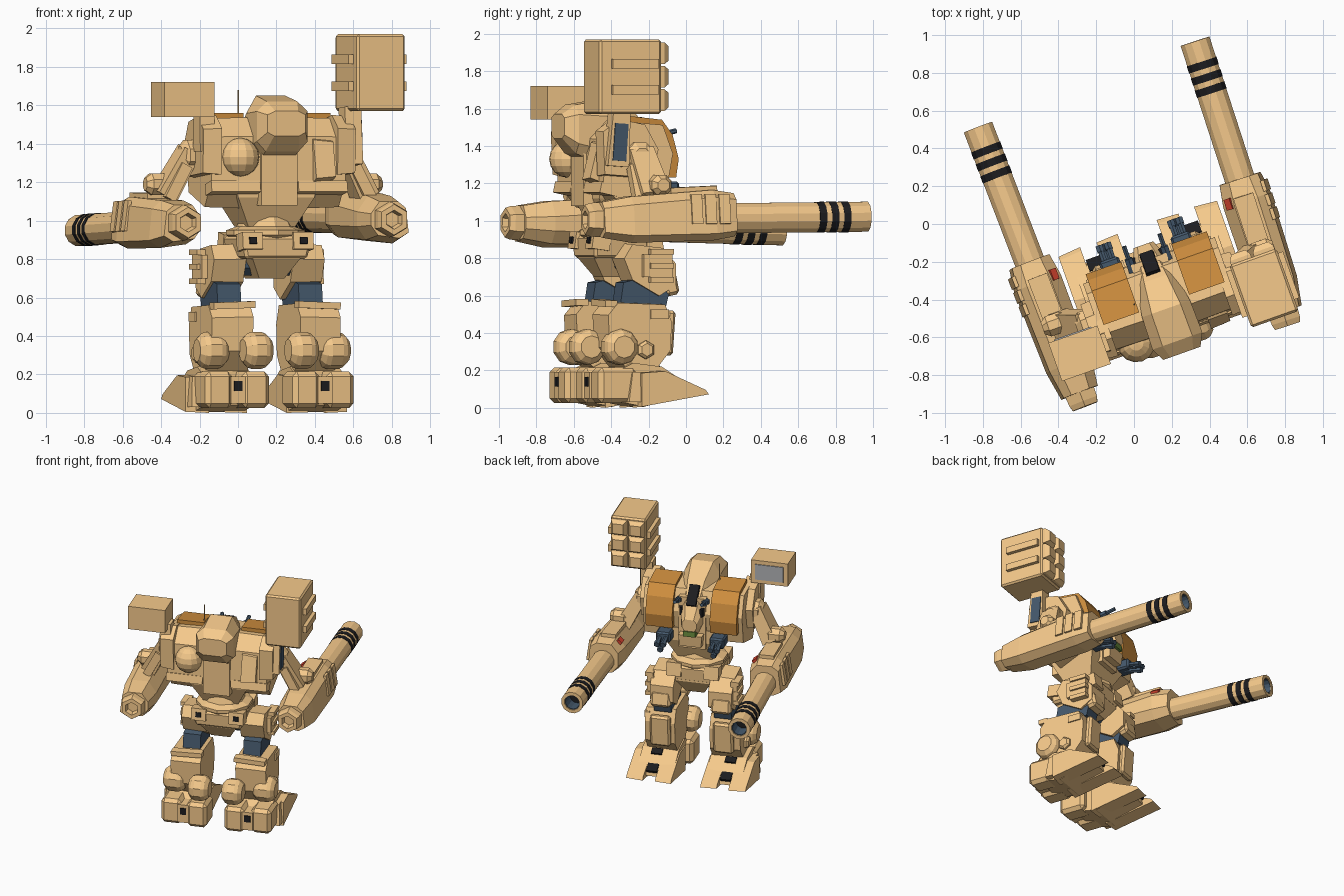
import bpy, bmesh, math
from mathutils import Matrix, Vector, Euler

if "Cube" in bpy.data.objects:
    bpy.data.objects.remove(bpy.data.objects["Cube"])

# Whole machine is built in a straight frame (x right, y forward) then yawed
YAW = Matrix.Rotation(math.radians(19.5), 4, 'Z') @ Matrix.Translation((.01, 0, 0))
BOTH, R, L = (1, -1), (1,), (-1,)
I4 = Matrix.Identity(4)

def mat(name, r, g, b):
    m = bpy.data.materials.new(name)
    m.diffuse_color = (r, g, b, 1)
    m.use_nodes = True
    m.node_tree.nodes["Principled BSDF"].inputs["Base Color"].default_value = m.diffuse_color
    return m

TAN = mat("tan_armour", .92, .59, .26)
ORANGE = mat("orange_door", .64, .28, .05)
BLUE = mat("dark_steel", .06, .10, .15)
BLACK = mat("black", .012, .012, .014)
GREY = mat("screen_grey", .45, .46, .47)
RED = mat("red_light", .7, .06, .03)
GREEN = mat("green_sensor", .15, .28, .05)

def emit(name, bm, m, sides, pre=None):
    """Write a mesh once per side; pre maps side -> placement after mirroring."""
    bmesh.ops.recalc_face_normals(bm, faces=bm.faces[:])
    for s in sides:
        b = bm.copy()
        if s < 0:
            bmesh.ops.scale(b, vec=(-1, 1, 1), verts=b.verts[:])
            bmesh.ops.reverse_faces(b, faces=b.faces[:])
        b.transform(YAW @ (pre[s] if pre else I4))
        n = name if len(sides) == 1 else name + ("_right" if s > 0 else "_left")
        me = bpy.data.meshes.new(n)
        b.to_mesh(me)
        b.free()
        me.materials.append(m)
        bpy.context.collection.objects.link(bpy.data.objects.new(n, me))
    bm.free()

def chamfer(bm, w):
    if w:
        bmesh.ops.bevel(bm, geom=bm.edges[:], offset=w, segments=1, affect='EDGES')

def box(name, c, size, m=TAN, rot=(0, 0, 0), top=(1, 1), bev=0, sides=R, pre=None):
    bm = bmesh.new()
    bmesh.ops.create_cube(bm, size=1)
    for v in bm.verts:
        k = top if v.co.z > 0 else (1, 1)
        v.co = Vector((v.co.x * size[0] * k[0], v.co.y * size[1] * k[1], v.co.z * size[2]))
    chamfer(bm, bev)
    e = Euler([math.radians(a) for a in rot]).to_matrix().to_4x4()
    bm.transform(Matrix.Translation(c) @ e)
    emit(name, bm, m, sides, pre)

def loft(name, rings, m=TAN, sides=R, pre=None, cap=True, bev=0):
    bm = bmesh.new()
    rows = [[bm.verts.new(p) for p in r] for r in rings]
    n = len(rows[0])
    for a, b in zip(rows, rows[1:]):
        for i in range(n):
            j = (i + 1) % n
            bm.faces.new((a[i], a[j], b[j], b[i]))
    if cap:
        bm.faces.new(rows[0])
        bm.faces.new(rows[-1])
    chamfer(bm, bev)
    emit(name, bm, m, sides, pre)

def prism(name, prof, u0, u1, m=TAN, sides=BOTH, inset=1.0, bev=0):
    """Side profile (y,z) extruded from x=u0 to u1; inset scales the outer end."""
    cy = sum(p[0] for p in prof) / len(prof)
    cz = sum(p[1] for p in prof) / len(prof)
    outer = [(u1, cy + (y - cy) * inset, cz + (z - cz) * inset) for y, z in prof]
    loft(name, [[(u0, y, z) for y, z in prof], outer], m, sides, bev=bev)

def lathe(name, p0, p1, prof, n=8, m=TAN, sides=R, pre=None, cap=True):
    """Profile (distance along p0->p1, radius) spun into n sides."""
    p0, p1 = Vector(p0), Vector(p1)
    q = (p1 - p0).to_track_quat('Z', 'Y').to_matrix().to_4x4()
    t = Matrix.Translation(p0) @ q
    ang = [2 * math.pi * (i + .5) / n for i in range(n)]
    loft(name, [[t @ Vector((r * math.cos(a), r * math.sin(a), d)) for a in ang]
                for d, r in prof], m, sides, pre, cap)

# --- Torso
prism("torso_side", [(-.61, 1.2), (-.6, 1.44), (-.5, 1.54), (-.26, 1.52), (-.2, 1.36),
                     (-.24, 1.14), (-.5, 1.06)], .05, .37, inset=.96)
box("torso_core", (0, -.41, 1.28), (.2, .42, .4))
box("torso_back_flange", (.24, -.57, 1.17), (.27, .1, .06), rot=(-12, 0, 0), sides=BOTH)
loft("lower_torso", [[(-a, y0, z), (a, y0, z), (a, y1, z), (-a, y1, z)] for a, y0, y1, z in
                     ((.24, -.57, -.22, 1.22), (.21, -.57, -.22, 1.12), (.13, -.5, -.28, .97))])
prism("orange_door", [(-.45, 1.45), (-.45, 1.56), (-.26, 1.54), (-.2, 1.46), (-.165, 1.33),
                      (-.18, 1.23), (-.26, 1.23)], .14, .34, ORANGE)
lathe("back_dome", (-.21, -.6, 1.23), (-.21, -.6, 1.43),
      [(.1 - .1 * math.cos(math.pi * i / 8), max(.004, .1 * math.sin(math.pi * i / 8))) for i in range(9)], 14)
prism("back_fin", [(-.56, 1.44), (-.61, 1.42), (-.66, 1.22), (-.55, 1.18)], .19, .3, sides=R, inset=.9)
lathe("antenna", (-.15, -.4, 1.5), (-.15, -.4, 1.68), [(0, .006), (.18, .003)], 5)

# --- Cockpit pod running back to the hump
def section(y, w, z0, z1, c):
    h = (z1 - z0) * c
    return [(-w * .65, y, z0), (w * .65, y, z0), (w, y, z0 + h), (w, y, z1 - h),
            (w * .6, y, z1), (-w * .6, y, z1), (-w, y, z1 - h), (-w, y, z0 + h)]
loft("cockpit_pod", [section(*a) for a in (
    (-.73, .105, 1.44, 1.57, .15), (-.66, .14, 1.36, 1.62, .2), (-.48, .135, 1.28, 1.65, .25),
    (-.31, .105, 1.22, 1.57, .25), (-.17, .075, 1.22, 1.42, .3), (-.12, .055, 1.25, 1.34, .3))])
box("cockpit_window", (0, -.225, 1.487), (.08, .16, .03), BLACK, rot=(-47, 0, 0), top=(.9, 1))
box("cockpit_side_window", (.085, -.21, 1.38), (.02, .09, .06), BLACK, rot=(0, 0, 13), sides=BOTH)
box("chin_sensor", (0, -.16, 1.225), (.09, .08, .04), GREEN)
box("chin_plate", (0, -.2, 1.16), (.16, .1, .09), top=(1.1, 1.2))
lathe("head_gun", (.1, -.27, 1.44), (.1, -.1, 1.48), [(0, .024), (.11, .024), (.11, .014), (.18, .014)],
      6, BLUE, BOTH)

# --- Chest rotary guns
box("chest_gun_block", (.2, -.19, 1.17), (.11, .12, .08), BLUE, bev=.012, sides=BOTH)
for i in range(3):
    a = 2 * math.pi * i / 3 + .5
    x, z = .2 + .027 * math.cos(a), 1.165 + .027 * math.sin(a)
    lathe("chest_gun_barrel_%d" % i, (x, -.18, z), (x, -.05, z - .03),
          [(0, .017), (.1, .017), (.1, .022), (.135, .022)], 6, BLUE, BOTH)

# --- Shoulders and launcher posts
prism("shoulder_block", [(-.62, 1.24), (-.63, 1.48), (-.53, 1.55), (-.38, 1.52), (-.3, 1.38), (-.34, 1.22)],
      .32, .42, inset=.95)
box("launcher_post", (.42, -.54, 1.44), (.09, .12, .3), top=(1, .8), rot=(-4, 0, 0))
box("post_panel", (.462, -.54, 1.42), (.02, .075, .2), BLUE, rot=(-4, 0, 0))
box("sensor_post", (-.39, -.54, 1.47), (.08, .12, .22), top=(1, .8))
lathe("shoulder_joint", (.36, -.42, 1.34), (.48, -.42, 1.34), [(0, .085), (.09, .085), (.12, .05)], 8, sides=BOTH)
box("upper_arm", (.49, -.4, 1.25), (.11, .16, .27), rot=(8, -28, 0), top=(.85, .85), sides=BOTH)
box("arm_plate", (.51, -.47, 1.2), (.06, .05, .2), rot=(0, -28, 0), sides=BOTH)
lathe("elbow_ball", (.51, -.36, 1.19), (.65, -.36, 1.19), [(0, .035), (.03, .06), (.11, .06), (.14, .035)],
      8, sides=BOTH)

# --- Cannon arms (axis along y, right slightly higher and further forward)
def place(x, y, z, yaw, pitch):
    return (Matrix.Translation((x, y, z)) @ Matrix.Rotation(math.radians(yaw), 4, 'Z')
            @ Matrix.Rotation(math.radians(pitch), 4, 'X'))
ARM = {1: place(.576, -.78, 1.005, -1.5, .6), -1: place(-.576, -.825, .99, 1.5, -1.5)}
SEC = [(-.13, -.04), (-.08, -.11), (.07, -.13), (.135, -.09), (.115, .08), (.06, .125), (-.07, .125), (-.13, .04)]
A0, A1 = (0, 0, 0), (0, 1, 0)
loft("cannon_housing", [[(x * k, y, z * h + (t if z > 0 else 0)) for x, z in SEC] for y, k, h, t in
     ((.08, .78, .75, 0), (.24, .96, .97, 0), (.7, 1, .9, .04), (.82, .86, .75, .04))], sides=BOTH, pre=ARM)
lathe("cannon_rear_cap", A0, A1, [(.04, .04), (0, .05), (0, .08), (.03, .09), (.12, .095)], 6,
      sides=BOTH, pre=ARM)
lathe("cannon_barrel", A0, A1, [(.78, .083), (1.585, .083), (1.585, .058), (1.42, .058)], 12,
      sides=BOTH, pre=ARM)
lathe("cannon_bore", A0, A1, [(1.43, .054), (1.578, .057), (1.578, .052), (1.45, .05)], 12, BLUE, BOTH, ARM)
for i in range(3):
    d = 1.585 - .153 - .068 * i
    lathe("barrel_band_%d" % i, A0, A1, [(d, .083), (d, .0855), (d + .04, .0855), (d + .04, .083)], 12,
          BLACK, BOTH, ARM)
    box("housing_rib_%d" % i, (.12, .59 + .078 * i, .05), (.02, .06, .16), rot=(0, -8, 0),
        sides=BOTH, pre=ARM)
box("housing_top_plate", (-.01, .6, .155), (.11, .26, .03), rot=(2, 0, 0), sides=BOTH, pre=ARM)
box("housing_light", (-.095, .71, .125), (.04, .06, .02), RED, rot=(0, -38, 0), sides=BOTH, pre=ARM)

# --- Large missile launcher (right shoulder)
box("missile_box", (.525, -.55, 1.77), (.265, .35, .4), bev=.012)
for i, z in enumerate((1.84, 1.70)):
    box("missile_box_rib_%d" % i, (.525, -.53, z), (.32, .26, .05))
for i in range(6):
    x, z = .525 + (-.065, .065)[i % 2], 1.645 + .125 * (i // 2)
    lathe("missile_cap_%d" % i, (x, -.4, z), (x, -.33, z), [(0, .082), (.045, .082), (.075, .055)], 4)

# --- Small sensor box (left shoulder)
box("sensor_box", (-.51, -.55, 1.63), (.275, .215, .18))
box("sensor_screen", (-.51, -.441, 1.63), (.21, .01, .12), GREY)

# --- Waist and pelvis
lathe("waist_ring", (0, -.4, .84), (0, -.4, 1.02),
      [(0, .12), (.06, .17), (.085, .205), (.11, .205), (.13, .15), (.18, .13)], 10)
box("pelvis_block", (0, -.4, .86), (.34, .36, .12), top=(1.15, 1.05), bev=.015)
loft("crotch_guard", [[(-a, y0, z), (a, y0, z), (a, y1, z), (-a, y1, z)] for a, y0, y1, z in
                      ((.14, -.58, -.22, .9), (.13, -.57, -.22, .8), (.07, -.5, -.28, .7))])
box("hip_flap", (.14, -.55, .89), (.11, .1, .09), rot=(-8, 0, 0), sides=BOTH)
box("hip_flap_vent", (.14, -.603, .897), (.04, .012, .035), BLACK, rot=(-8, 0, 0), sides=BOTH)
box("front_flap", (.14, -.25, .885), (.11, .09, .1), rot=(10, 0, 0), sides=BOTH)
lathe("hip_axle", (.08, -.38, .78), (.25, -.38, .78), [(0, .07), (.17, .07)], 8, BLUE, BOTH)

# --- Legs
prism("thigh", [(-.42, .68), (-.47, .8), (-.42, .88), (-.24, .86), (-.16, .77), (-.16, .65), (-.26, .59)],
      .13, .305, inset=.95)
box("thigh_plate", (.31, -.28, .76), (.05, .16, .12), sides=BOTH)
for i in range(3):
    box("thigh_rib_%d" % i, (.32, -.26, .685 + .075 * i), (.06, .13, .03), sides=BOTH)
prism("knee_joint", [(-.48, .54), (-.46, .67), (-.24, .72), (-.2, .62), (-.22, .54)], .16, .29, BLUE)
box("knee_cap", (.225, -.19, .66), (.15, .08, .12), rot=(12, 0, 0), bev=.018, sides=BOTH)
prism("shin", [(-.47, .2), (-.57, .32), (-.58, .5), (-.52, .57), (-.24, .56), (-.2, .46), (-.21, .3), (-.29, .2)],
      .13, .355, inset=.95)
box("shin_back_lip", (.235, -.55, .56), (.23, .07, .035), rot=(0, 2, 0), sides=BOTH)
box("shin_side_lip", (.345, -.28, .5), (.04, .1, .05), sides=BOTH)
box("shin_front_plate", (.235, -.2, .4), (.15, .05, .24), rot=(-4, 0, 0), bev=.015, sides=BOTH)
for nm, x, y, w in (("outer", .335, -.5, .08), ("inner", .125, -.61, .075)):
    lathe("calf_pod_" + nm, (x - w, y, .325), (x + w, y, .325),
          [(0, .06), (.025, .088), (.05, .097), (w * 2 - .05, .097), (w * 2 - .025, .088), (w * 2, .06)],
          10, sides=BOTH)
lathe("ankle_bolt", (.32, -.36, .31), (.385, -.36, .31), [(0, .05), (.05, .05), (.065, .035)], 6, sides=BOTH)

# --- Feet
prism("foot_body", [(-.56, .04), (-.56, .18), (-.44, .24), (-.28, .22), (-.12, .12), (-.11, .07), (-.38, .005)],
      .12, .39)
TOE = [(-.42, .0), (-.42, .19), (-.28, .2), (-.04, .095), (-.02, .07)]
prism("toe_inner", TOE, .11, .23, inset=.97)
prism("toe_outer", TOE, .32, .445, inset=.95)
box("heel_outer", (.335, -.53, .12), (.15, .22, .19), bev=.025, sides=BOTH)
box("heel_inner", (.14, -.56, .12), (.15, .2, .19), bev=.025, sides=BOTH)
box("heel_spur", (.24, -.59, .12), (.08, .12, .14), sides=BOTH)
box("heel_vent", (.24, -.652, .14), (.045, .01, .05), BLACK, sides=BOTH)
box("toe_vent_front", (.275, -.13, .127), (.08, .07, .02), BLACK, rot=(-29, 0, 0), sides=BOTH)
box("toe_vent_rear", (.275, -.25, .204), (.08, .05, .02), BLACK, rot=(-29, 0, 0), sides=BOTH)
box("foot_side_guard", (.405, -.38, .11), (.06, .2, .16), top=(.6, .75), sides=BOTH)
